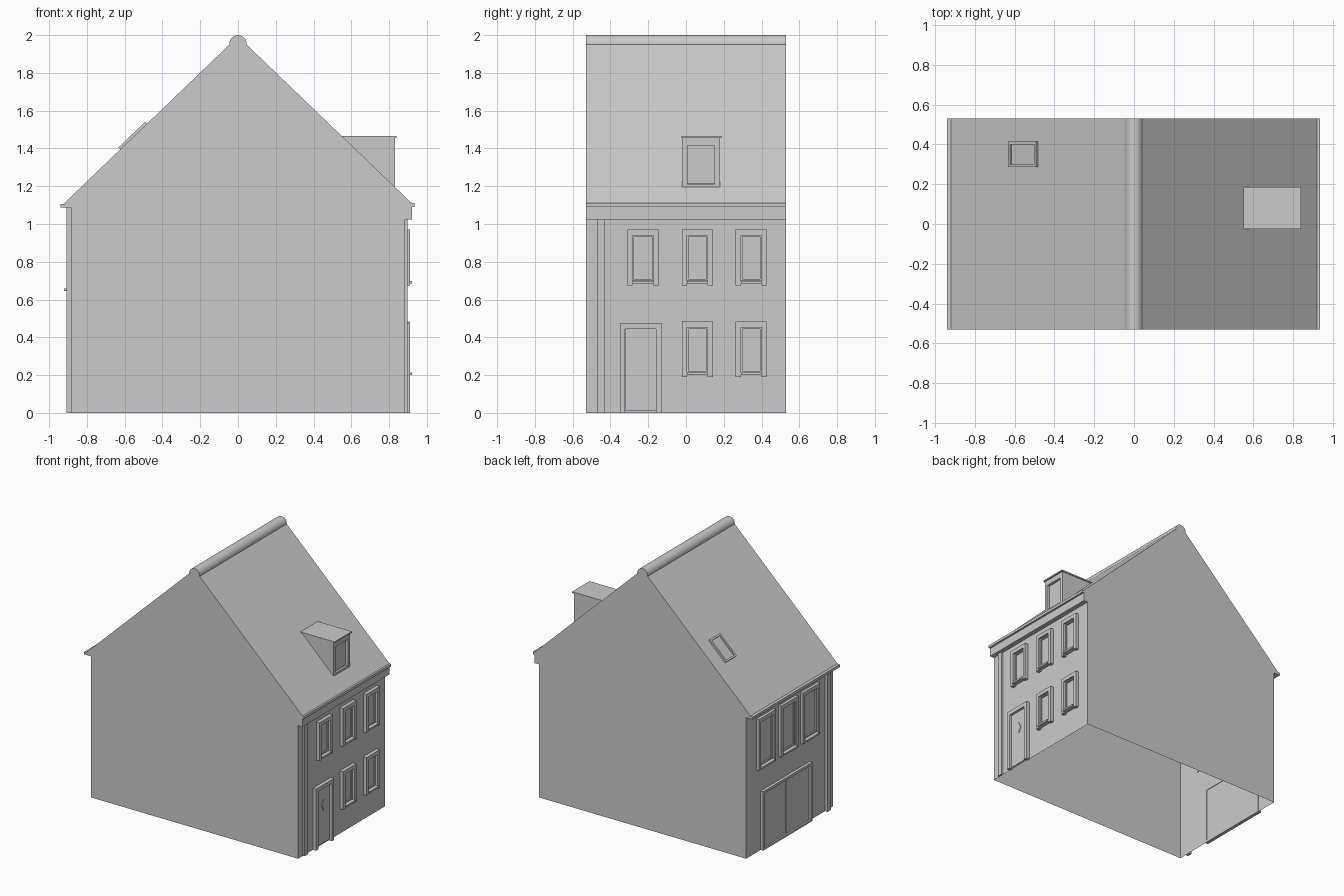
import bpy, bmesh, math
from mathutils import Matrix, Vector

cube = bpy.data.objects.get("Cube")
if cube:
    bpy.data.objects.remove(cube, do_unlink=True)

grey = bpy.data.materials.new("plaster_grey")
grey.use_nodes = True
COLOR = (0.6, 0.6, 0.6, 1)
grey.diffuse_color = COLOR
grey.node_tree.nodes["Principled BSDF"].inputs["Base Color"].default_value = COLOR

DEPTH = 0.53             # half length along the ridge
WALL = 0.884             # distance of the long walls from the middle
EAVE = Vector((0.92, 0, 1.11))
SLOPE = math.atan2(0.845, 0.88)


def finish(name, bm):
    mesh = bpy.data.meshes.new(name)
    bmesh.ops.recalc_face_normals(bm, faces=bm.faces)
    bm.to_mesh(mesh)
    bm.free()
    obj = bpy.data.objects.new(name, mesh)
    bpy.context.collection.objects.link(obj)
    mesh.materials.append(grey)
    return obj


def add_box(bm, x, y, z):
    """Box from three (low, high) ranges."""
    size = [abs(b - a) for a, b in (x, y, z)]
    mid = [(a + b) / 2 for a, b in (x, y, z)]
    bmesh.ops.create_cube(bm, size=1, matrix=Matrix.Translation(mid) @ Matrix.Diagonal((*size, 1)))


def boxes(name, *ranges):
    bm = bmesh.new()
    for r in ranges:
        add_box(bm, *r)
    return finish(name, bm)


def prism(name, points, y0, y1):
    """Extrude an x-z outline along y."""
    bm = bmesh.new()
    face = bm.faces.new([bm.verts.new((x, y0, z)) for x, z in points])
    out = bmesh.ops.extrude_face_region(bm, geom=[face])["geom"]
    bmesh.ops.translate(bm, vec=(0, y1 - y0, 0), verts=[v for v in out if isinstance(v, bmesh.types.BMVert)])
    return finish(name, bm)


def surround(name, side, y, z, proud, w, bottom=0.0):
    """Two jambs and a lintel standing proud of a long wall; optional bottom rail."""
    x = (side * (WALL - 0.004), side * (WALL + proud))
    parts = [(x, (y[0], y[0] + w), z), (x, (y[1] - w, y[1]), z),
             (x, (y[0] + w, y[1] - w), (z[1] - w * 1.1, z[1]))]
    if bottom:
        parts.append((x, (y[0] + w, y[1] - w), (z[0], z[0] + bottom)))
    return boxes(name, *parts)


def window(name, side, y, z, proud):
    surround(name + "_frame", side, y, z, proud, 0.027)
    inner = (y[0] + 0.027, y[1] - 0.027)
    surround(name + "_sash", side, inner, (z[0] + 0.025, z[1] - 0.03), 0.01, 0.008, 0.008)
    boxes(name + "_sill", ((side * WALL, side * 0.92), inner, (z[0] + 0.01, z[0] + 0.024)))


# House shell, open underneath
half = [(WALL, 0), (WALL, 1.09), (EAVE.x, EAVE.z), (0.04, 1.955)]
shell = prism("house_shell", half + [(-x, z) for x, z in reversed(half)], -DEPTH, DEPTH)
bm = bmesh.new()
bm.from_mesh(shell.data)
floor = [f for f in bm.faces if all(v.co.z < 0.001 for v in f.verts)]
bmesh.ops.delete(bm, geom=floor, context='FACES')
bm.to_mesh(shell.data)
bm.free()

# Rounded ridge
bm = bmesh.new()
bmesh.ops.create_cone(bm, cap_ends=True, segments=32, radius1=0.045, radius2=0.045, depth=2 * DEPTH,
                      matrix=Matrix.Translation((0, 0, 1.955)) @ Matrix.Rotation(math.pi / 2, 4, 'X'))
ridge = finish("roof_ridge", bm)
for p in ridge.data.polygons:
    p.use_smooth = len(p.vertices) == 4
for e in ridge.data.edges:
    a, b = (ridge.data.vertices[i].co for i in e.vertices)
    e.use_edge_sharp = abs(a.y - b.y) < 0.001

# Eaves and downpipes
full = (-DEPTH, DEPTH)
boxes("street_cornice", ((WALL, 0.92), full, (1.025, 1.095)), ((WALL, 0.935), full, (1.09, 1.11)))
boxes("yard_gutter", ((-0.94, -WALL), full, (1.087, 1.107)))
pipe_y = (-0.47, -0.43)
boxes("street_downpipe", ((WALL, 0.898), pipe_y, (0, 1.025)))
boxes("yard_downpipe", ((-0.907, -WALL), pipe_y, (0, 1.087)))

# Street windows: three above, two below beside the door
for i, mid in enumerate((-0.227, 0.06, 0.345)):
    y = (mid - 0.082, mid + 0.082)
    window(f"street_upper_window_{i}", 1, y, (0.675, 0.97), 0.027)
    if i:
        window(f"street_lower_window_{i}", 1, y, (0.19, 0.483), 0.027)

# Street door with a diamond light
surround("door_frame", 1, (-0.35, -0.13), (0, 0.475), 0.027, 0.028)
boxes("door_leaf", ((WALL, WALL + 0.008), (-0.32, -0.155), (0.01, 0.445)))
bm = bmesh.new()
bmesh.ops.create_cone(bm, cap_ends=True, segments=4, radius1=1, radius2=1, depth=1,
                      matrix=Matrix.Translation((WALL + 0.009, -0.236, 0.305))
                      @ Matrix.Diagonal((0.008, 0.022, 0.042, 1)) @ Matrix.Rotation(math.pi / 2, 4, 'Y'))
finish("door_diamond", bm)

# Yard windows
for i, mid in enumerate((-0.235, 0.03, 0.3)):
    window(f"yard_window_{i}", -1, (mid - 0.105, mid + 0.105), (0.635, 1.03), 0.022)

# Yard double doors
surround("yard_door_frame", -1, (-0.245, 0.355), (0, 0.455), 0.022, 0.018, 0.015)
for name, y in (("left", (-0.225, 0.055)), ("right", (0.062, 0.335))):
    boxes(f"yard_door_{name}", ((-WALL - 0.009, -WALL), y, (0.015, 0.433)))

# Dormer with a recessed window
prism("dormer_body", [(0.81, 1.20), (0.81, 1.458), (0.55, 1.458)], -0.02, 0.18)
front = (0.80, 0.83)
boxes("dormer_frame", (front, (-0.02, 0.008), (1.197, 1.458)), (front, (0.152, 0.18), (1.197, 1.458)),
      (front, (0.008, 0.152), (1.415, 1.458)), (front, (0.008, 0.152), (1.197, 1.212)))
boxes("dormer_roof", ((0.55, 0.84), (-0.025, 0.187), (1.456, 1.466)))

# Skylight lying on the yard slope
w, l, t, rise = 0.064, 0.098, 0.014, 0.014
skylight = boxes("skylight_frame",
                 ((-l, l), (-w, -w + t), (-0.01, rise)), ((-l, l), (w - t, w), (-0.01, rise)),
                 ((-l, -l + t), (-w + t, w - t), (-0.01, rise)), ((l - t, l), (-w + t, w - t), (-0.01, rise)))
pane = boxes("skylight_pane", ((-l + t, l - t), (-w + t, w - t), (-0.004, 0.004)))
x = -0.553
place = Matrix.Translation((x, 0.35, EAVE.z + (x + EAVE.x) * math.tan(SLOPE))) @ Matrix.Rotation(-SLOPE, 4, 'Y')
for obj in (skylight, pane):
    obj.matrix_world = place
